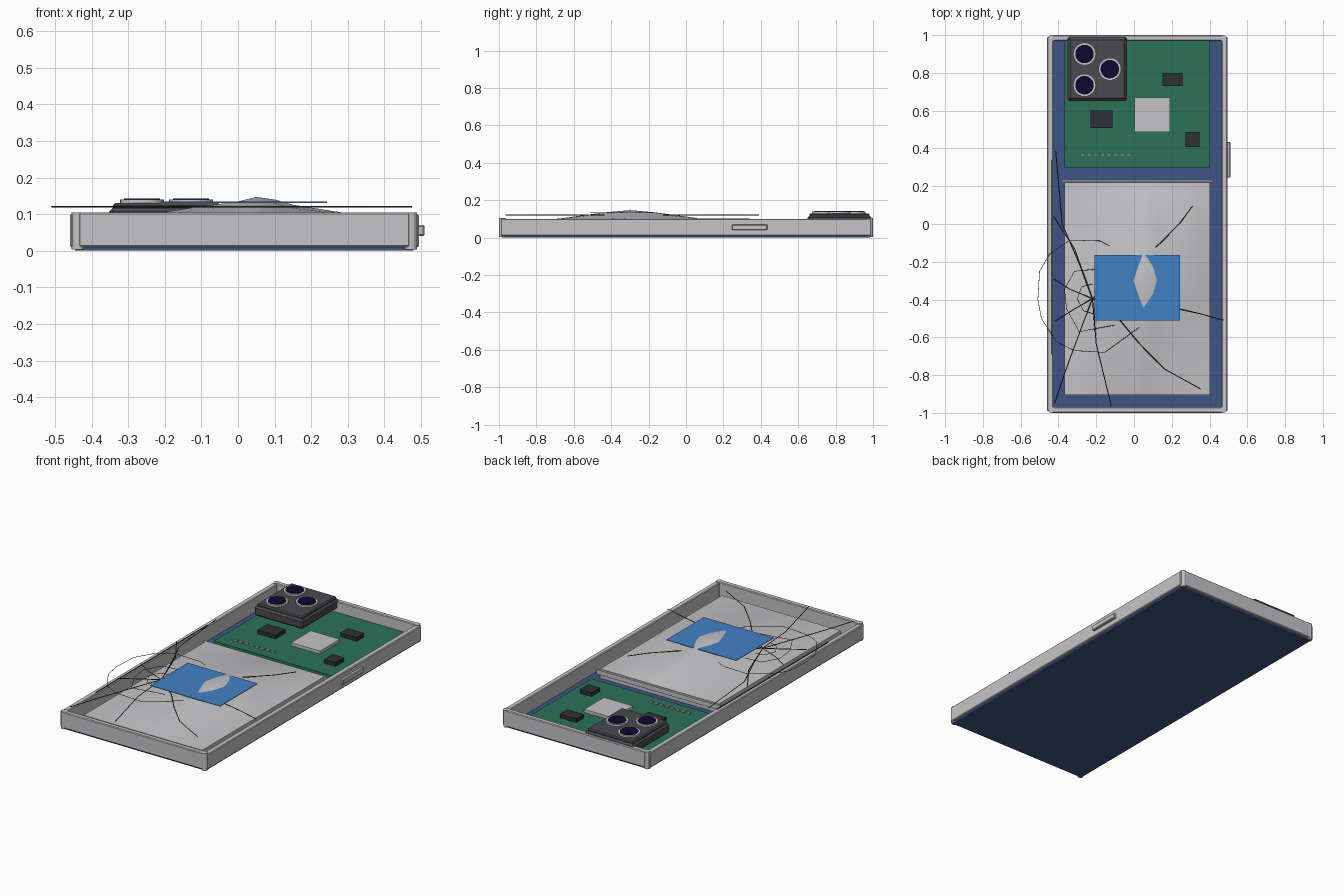
import bpy, bmesh, math

if "Cube" in bpy.data.objects:
    bpy.data.objects.remove(bpy.data.objects["Cube"])

def mat(name, r, g, b):
    m = bpy.data.materials.new(name)
    m.diffuse_color = (r, g, b, 1)
    m.use_nodes = True
    m.node_tree.nodes["Principled BSDF"].inputs["Base Color"].default_value = m.diffuse_color
    return m

SILVER = mat("silver", .56, .56, .58)
BATTERY = mat("foil grey", .55, .55, .57)
NAVY = mat("navy blue", .05, .09, .24)
GREEN = mat("board green", .025, .17, .095)
DARK = mat("dark grey", .07, .07, .08)
CHIP = mat("chip black", .028, .028, .038)
LENS = mat("lens blue", .004, .003, .03)
LABEL = mat("label blue", .055, .22, .56)
CRACK = mat("crack grey", .045, .045, .045)

def finish(name, bm, m):
    me = bpy.data.meshes.new(name)
    bm.normal_update()
    bm.to_mesh(me)
    bm.free()
    me.materials.append(m)
    ob = bpy.data.objects.new(name, me)
    bpy.context.collection.objects.link(ob)
    return ob

def box(name, x0, x1, y0, y1, z0, z1, m, bevel=0):
    bm = bmesh.new()
    bmesh.ops.create_cube(bm, size=1)
    for v in bm.verts:
        v.co = ((x0 + x1) / 2 + v.co.x * (x1 - x0),
                (y0 + y1) / 2 + v.co.y * (y1 - y0),
                (z0 + z1) / 2 + v.co.z * (z1 - z0))
    ob = finish(name, bm, m)
    if bevel:
        mod = ob.modifiers.new("bevel", 'BEVEL')
        mod.width, mod.segments = bevel, 1
    return ob

def disc(name, x, y, z0, z1, r, m, n=32):
    bm = bmesh.new()
    bmesh.ops.create_cone(bm, cap_ends=True, segments=n, radius1=r, radius2=r, depth=z1 - z0)
    bmesh.ops.translate(bm, verts=bm.verts, vec=(x, y, (z0 + z1) / 2))
    return finish(name, bm, m)

# Back panel and frame
CX = .0175
box("back_panel", -.445, .48, -.985, .985, 0, .012, NAVY)
for s, side in ((-1, "left"), (1, "right")):
    a, b = sorted((CX + s * .446, CX + s * .477))
    box(side + "_rail", a, b, -.99, .99, .01, .1, SILVER, .004)
    for t, end in ((-1, "front"), (1, "back")):
        disc(f"{side}_{end}_corner", CX + s * .455, t * .983, .004, .105, .017, SILVER, 12)
for t, end in ((-1, "front"), (1, "back")):
    a, b = sorted((t * .97, t * 1.0))
    box(end + "_rail", -.435, .47, a, b, .01, .105, SILVER, .004)
box("side_button", .485, .51, .245, .435, .04, .07, SILVER, .004)
box("rail_split", -.44, -.433, -.69, .34, .098, .102, CRACK)

# Circuit board with chips
box("circuit_board", -.367, .402, .3, .97, .022, .042, GREEN)
for i, (x0, x1, y0, y1) in enumerate(((.15, .257, .73, .80), (-.23, -.113, .508, .6), (.272, .347, .407, .487))):
    box(f"chip_{i}", x0, x1, y0, y1, .04, .064, CHIP)
box("shielded_chip", .003, .19, .487, .67, .04, .06, SILVER)
for i in range(8):
    x = -.283 + i * .035
    box(f"contact_{i}", x, x + .022, .359, .371, .04, .05, SILVER)

# Camera block with three lenses
box("camera_block", -.352, -.037, .65, .99, .06, .117, DARK, .01)
box("camera_plate", -.342, -.047, .66, .98, .11, .13, DARK, .006)
for i, (x, y) in enumerate(((-.262, .9), (-.262, .735), (-.128, .82))):
    disc(f"lens_ring_{i}", x, y, .125, .14, .06, SILVER)
    disc(f"lens_glass_{i}", x, y, .13, .143, .049, LENS)

# Swollen battery: ridge profiles in x and y multiplied together
PX = ((-.367, 0), (-.2, .47), (-.13, .62), (0, .84), (.05, 1), (.1, .91), (.15, .73), (.28, .47), (.402, 0))
PY = ((-.905, 0), (-.65, .48), (-.44, .84), (-.3, 1), (-.165, .85), (.05, .48), (.22, 0))

def refine(p):
    out = []
    for (a, f), (b, g) in zip(p, p[1:]):
        out += [(a, f), ((a + b) / 2, (f + g) / 2)]
    return out + [p[-1]]

gx, gy = refine(PX), refine(PY)
bm = bmesh.new()
grid = [[bm.verts.new((x, y, .068 + .079 * f * g)) for x, f in gx] for y, g in gy]
for r, s in zip(grid, grid[1:]):
    for i in range(len(gx) - 1):
        bm.faces.new((r[i], r[i + 1], s[i + 1], s[i]))
rim = [e for e in bm.edges if e.is_boundary]
ext = bmesh.ops.extrude_edge_only(bm, edges=rim)["geom"]
for v in ext:
    if isinstance(v, bmesh.types.BMVert):
        v.co.z = .014
bmesh.ops.holes_fill(bm, edges=[e for e in bm.edges if e.is_boundary], sides=0)
bmesh.ops.recalc_face_normals(bm, faces=bm.faces)
battery = finish("swollen_battery", bm, BATTERY)
bpy.context.view_layer.objects.active = battery
battery.select_set(True)
bpy.ops.object.shade_smooth_by_angle(angle=math.radians(35))
box("battery_clamp", -.385, .415, .222, .234, .04, .066, SILVER)
box("battery_label", -.21, .243, -.512, -.165, .131, .134, LABEL)

# Cracked glass: spokes from the impact point, loose splits and broken rings
def crack(name, pts, r):
    cu = bpy.data.curves.new(name, 'CURVE')
    cu.dimensions = '3D'
    cu.bevel_depth, cu.bevel_resolution = r, 0
    sp = cu.splines.new('POLY')
    sp.points.add(len(pts) - 1)
    for p, (x, y) in zip(sp.points, pts):
        p.co = (x, y, .12, 1)
    cu.materials.append(CRACK)
    bpy.context.collection.objects.link(bpy.data.objects.new(name, cu))

HIT = (-.22, -.395)
SPOKES = (
    [HIT, (-.29, -.21), (-.38, 0), (-.415, .39)],
    [HIT, (-.315, -.13), (-.426, .04)],
    [HIT, (-.34, -.345), (-.426, -.29)],
    [HIT, (-.315, -.45), (-.42, -.515)],
    [HIT, (-.29, -.58), (-.36, -.77), (-.42, -.95)],
    [HIT, (-.2, -.635), (-.16, -.8), (-.12, -.965)],
    [HIT, (0, -.42), (.24, -.45), (.35, -.475), (.475, -.51)],
    [HIT, (-.07, -.515), (.03, -.635), (.16, -.767), (.352, -.873)],
    [HIT, (0, -.22), (.135, -.105), (.24, 0), (.31, .095)],
)
RINGS = (
    [(-.13, -.115), (-.18, -.09), (-.34, -.085), (-.447, -.16), (-.5, -.25), (-.509, -.4),
     (-.49, -.5), (-.41, -.625), (-.315, -.67), (-.155, -.68), (.03, -.545)],
    [(-.21, -.24), (-.315, -.25), (-.368, -.345), (-.357, -.45), (-.29, -.57), (-.21, -.555), (-.1, -.535)],
    [(-.22, -.318), (-.278, -.333), (-.3, -.397), (-.267, -.46), (-.21, -.476)],
)
for i, p in enumerate(SPOKES):
    crack(f"crack_spoke_{i}", p, .0025)
for i, p in enumerate(RINGS):
    crack(f"crack_ring_{i}", p, .0015)
